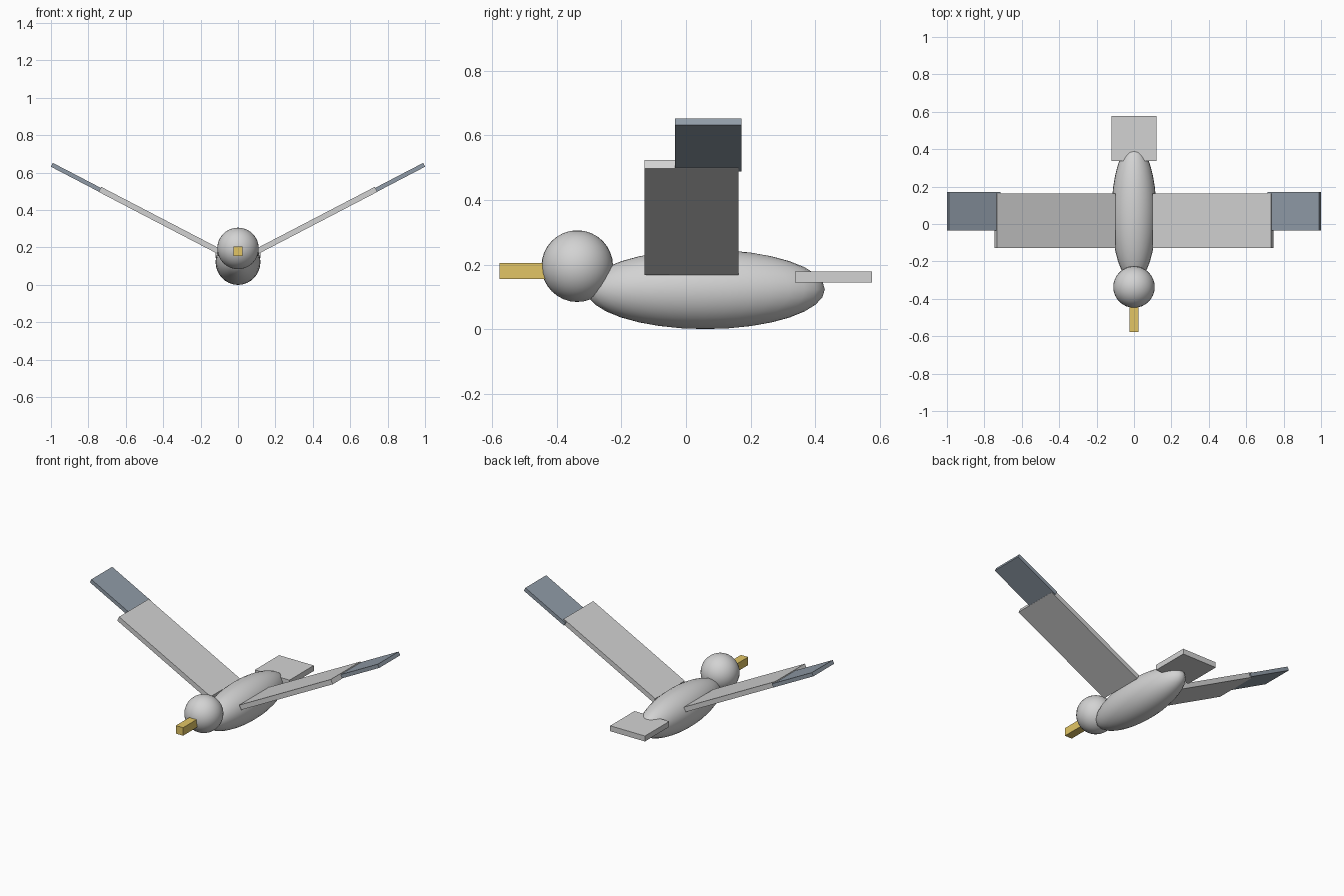
import bpy
import math

if "Cube" in bpy.data.objects:
    bpy.data.objects.remove(bpy.data.objects["Cube"], do_unlink=True)


def make_material(name, rgb):
    mat = bpy.data.materials.new(name)
    mat.use_nodes = True
    color = (*rgb, 1.0)
    mat.diffuse_color = color
    mat.node_tree.nodes["Principled BSDF"].inputs["Base Color"].default_value = color
    return mat


light_grey = make_material("light grey", (0.65, 0.65, 0.65))
slate_blue = make_material("slate blue", (0.28, 0.33, 0.39))
golden = make_material("golden yellow", (0.76, 0.56, 0.13))


def finish(name, size, mat):
    obj = bpy.context.object
    obj.name = name
    obj.scale = size
    obj.data.materials.append(mat)
    bpy.ops.object.transform_apply(location=False, rotation=False, scale=True)
    return obj


def box(name, center, size, mat, tilt=0.0):
    bpy.ops.mesh.primitive_cube_add(size=1, location=center, rotation=(0, tilt, 0))
    return finish(name, size, mat)


def ellipsoid(name, center, radii, mat):
    bpy.ops.mesh.primitive_uv_sphere_add(segments=32, ring_count=16, radius=1, location=center)
    obj = finish(name, radii, mat)
    bpy.ops.object.shade_smooth()
    return obj


# Body, head, beak and tail
ellipsoid("body", (0, 0.06, 0.123), (0.12, 0.37, 0.123), light_grey)
ellipsoid("head", (0, -0.337, 0.195), (0.111, 0.111, 0.111), light_grey)
box("beak", (0, -0.49, 0.18), (0.05, 0.176, 0.05), golden)
box("tail", (0, 0.457, 0.161), (0.24, 0.24, 0.034), light_grey)

# Raised wings with darker tips, mirrored left and right
RISE = math.radians(27.5)
for side, label in ((1, "left"), (-1, "right")):
    box(label + "_wing", (side * 0.422, 0.017, 0.346), (0.713, 0.292, 0.03),
        light_grey, -side * RISE)
    box(label + "_wing_tip", (side * 0.857, 0.069, 0.570), (0.312, 0.206, 0.023),
        slate_blue, -side * RISE)
